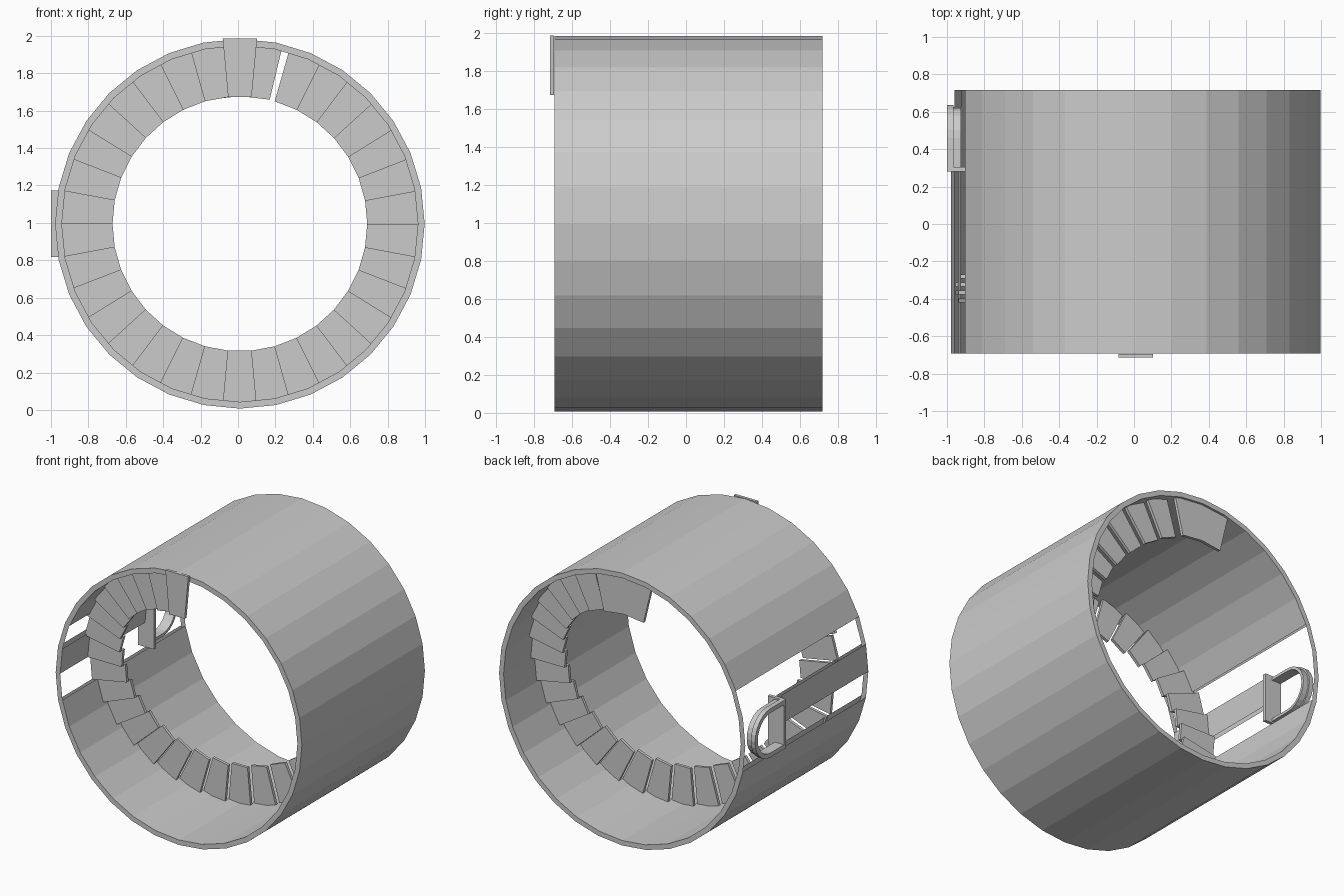
import bpy, bmesh, math
from math import sin, cos, radians, pi

if "Cube" in bpy.data.objects:
    bpy.data.objects.remove(bpy.data.objects["Cube"])

CX, CZ = 0.01, 0.995            # tube axis
R_OUT, R_IN, SEG = 0.988, 0.952, 32
Y0, Y1 = -0.693, 0.717
STRIP_END = 0.28

grey = bpy.data.materials.new("plain_grey")
grey.diffuse_color = (0.6, 0.6, 0.6, 1)
grey.use_nodes = True
grey.node_tree.nodes["Principled BSDF"].inputs["Base Color"].default_value = grey.diffuse_color


def finish(name, bm, fix_normals=True):
    if fix_normals:
        bmesh.ops.recalc_face_normals(bm, faces=bm.faces)
    me = bpy.data.meshes.new(name)
    bm.to_mesh(me)
    bm.free()
    ob = bpy.data.objects.new(name, me)
    me.materials.append(grey)
    bpy.context.collection.objects.link(ob)
    return ob


def quad(bm, pts):
    bm.faces.new([bm.verts.new(p) for p in pts])


def ring_pt(r, a, y):
    return (CX + r * cos(a), y, CZ + r * sin(a))


def prism(bm, pts, offset):
    """Extrude a closed outline along an offset vector."""
    f = bm.faces.new([bm.verts.new(p) for p in pts])
    ext = bmesh.ops.extrude_face_region(bm, geom=[f], use_keep_orig=True)
    vs = [g for g in ext["geom"] if isinstance(g, bmesh.types.BMVert)]
    bmesh.ops.translate(bm, verts=vs, vec=offset)


# Tower wall: double skin tube with two open slots on the left side
bm = bmesh.new()
for i in range(SEG):
    a, b = 2 * pi * i / SEG, 2 * pi * (i + 1) / SEG
    for y, flip in ((Y0, 1), (Y1, -1)):
        rim = [ring_pt(R_IN, a, y), ring_pt(R_OUT, a, y),
               ring_pt(R_OUT, b, y), ring_pt(R_IN, b, y)]
        quad(bm, rim[::flip])
    if i in (14, 16):           # open slots
        continue
    end = STRIP_END if i == 15 else Y1
    quad(bm, [ring_pt(R_OUT, a, Y0), ring_pt(R_OUT, a, end),
              ring_pt(R_OUT, b, end), ring_pt(R_OUT, b, Y0)])
    quad(bm, [ring_pt(R_IN, b, Y0), ring_pt(R_IN, b, end),
              ring_pt(R_IN, a, end), ring_pt(R_IN, a, Y0)])
bmesh.ops.remove_doubles(bm, verts=bm.verts, dist=1e-5)
finish("tower_wall", bm, False)

# Spiral stair: one turn of thin wedge steps
STEP = 2 * pi / 34


def wedge(bm, mid, half, y, r0, r1, thick=0.021):
    pts = [ring_pt(r / cos(half), mid + s * half, y)
           for r, s in ((r0, -1), (r1, -1), (r1, 1), (r0, 1))]
    prism(bm, pts, (0, thick, 0))


bm = bmesh.new()
for i in range(33):
    wedge(bm, pi / 2 + i * STEP, STEP / 2, -0.715 + 0.0423 * i,
          0.678, 0.99 if i == 0 else 0.96)
finish("spiral_steps", bm)

# Landing at the far end of the stair
bm = bmesh.new()
for s in (-1, 1):
    wedge(bm, pi / 2 + s * radians(6.75), radians(6.75), 0.68, 0.678, 0.96)
finish("landing", bm)


# Arched door frame lying on its side in the left wall
def arch(bm, r_out, r_in, x0, x1, n=12):
    yc = 0.46
    def path(r):
        return [(STRIP_END, -r)] + [
            (yc + r * cos(t), r * sin(t))
            for t in (-pi / 2 + pi * k / n for k in range(n + 1))
        ] + [(STRIP_END, r)]
    o, q = path(r_out), path(r_in)
    for k in range(len(o) - 1):
        pts = [(x0, p[0], CZ + p[1]) for p in (o[k], o[k + 1], q[k + 1], q[k])]
        prism(bm, pts, (x1 - x0, 0, 0))


bm = bmesh.new()
arch(bm, 0.177, 0.145, -1.0, -0.966)
arch(bm, 0.165, 0.145, -0.966, -0.925)
finish("door_arch", bm)

# Door threshold plate
bm = bmesh.new()
prism(bm, [(-1.0, 0.28, CZ - 0.177), (-0.87, 0.28, CZ - 0.177),
           (-0.87, 0.28, CZ + 0.177), (-1.0, 0.28, CZ + 0.177)], (0, 0.025, 0))
finish("door_threshold", bm)
